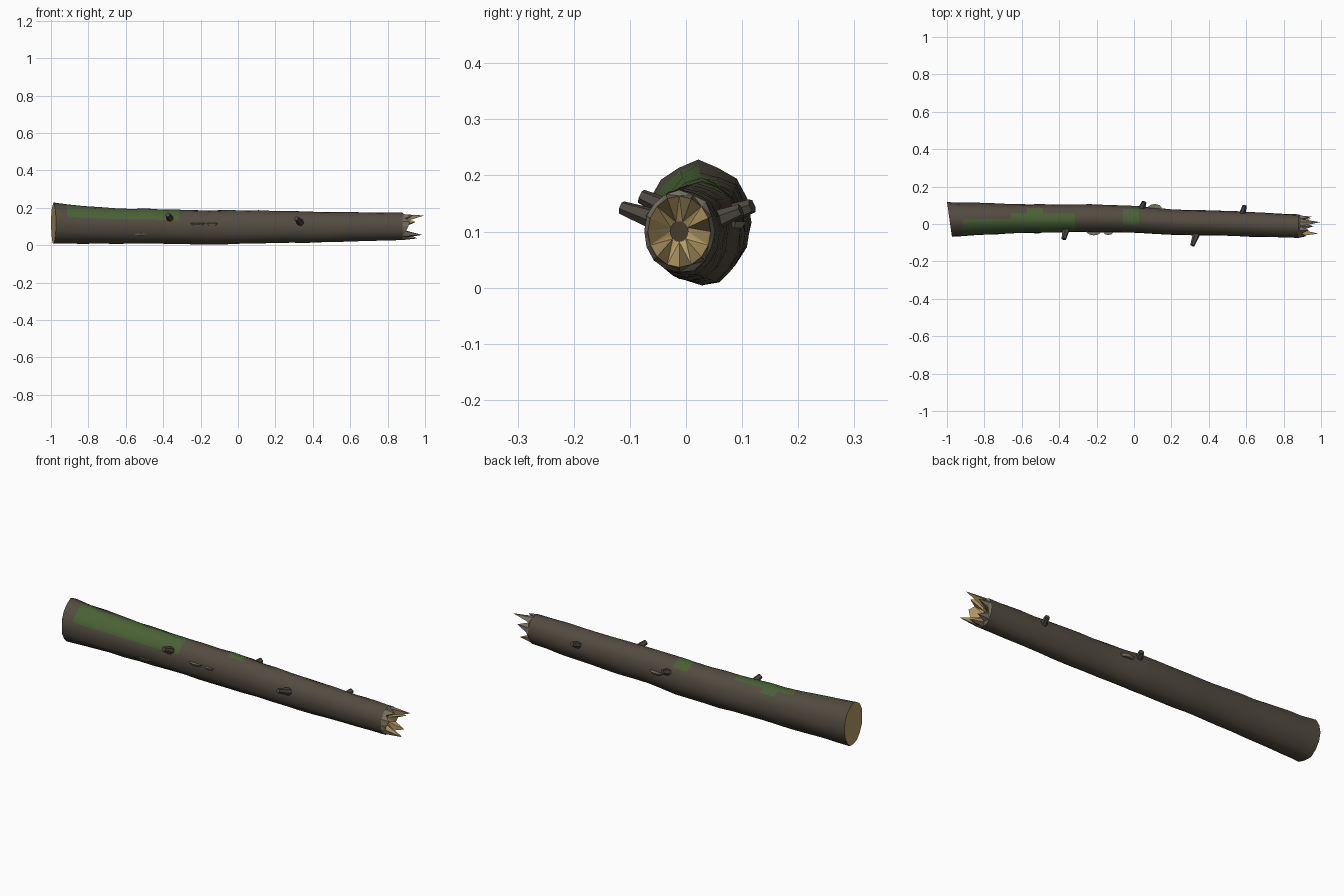
import bpy, bmesh, math, random
from mathutils import Vector

if "Cube" in bpy.data.objects:
    bpy.data.objects.remove(bpy.data.objects["Cube"])

random.seed(7)
N = 16


def mat(name, rgb):
    m = bpy.data.materials.new(name)
    m.diffuse_color = (*rgb, 1)
    m.use_nodes = True
    m.node_tree.nodes["Principled BSDF"].inputs["Base Color"].default_value = m.diffuse_color
    return m


bark = mat("bark", (0.085, 0.071, 0.051))
moss = mat("moss", (0.068, 0.120, 0.036))
wood = mat("cut_wood", (0.46, 0.33, 0.13))
grey = mat("weathered_wood", (0.19, 0.165, 0.12))
core = mat("rotten_core", (0.06, 0.045, 0.025))
twig = mat("twig_bark", (0.075, 0.065, 0.05))


def finish(name, bm, mats, smooth=None):
    bmesh.ops.recalc_face_normals(bm, faces=bm.faces)
    me = bpy.data.meshes.new(name)
    bm.to_mesh(me)
    bm.free()
    ob = bpy.data.objects.new(name, me)
    bpy.context.collection.objects.link(ob)
    for m in mats:
        me.materials.append(m)
    if smooth:
        bpy.ops.object.select_all(action='DESELECT')
        ob.select_set(True)
        bpy.context.view_layer.objects.active = ob
        bpy.ops.object.shade_smooth_by_angle(angle=math.radians(smooth))
    return ob


# Trunk stations: x, centre y, centre z, radius y, radius z
STATIONS = [(-1, .022, .116, .095, .109), (-.8, .026, .108, .087, .099),
            (-.6, .028, .102, .079, .094), (-.2, .030, .097, .075, .091),
            (0, .025, .096, .075, .090), (.2, .010, .097, .070, .086),
            (.5, .002, .096, .068, .081), (.88, -.012, .100, .065, .074)]


def section(x):
    for a, b in zip(STATIONS, STATIONS[1:]):
        if x <= b[0]:
            t = (x - a[0]) / (b[0] - a[0])
            return [p + (q - p) * t for p, q in zip(a, b)][1:]
    return STATIONS[-1][1:]


def ring_point(x, i, k=1.0):
    cy, cz, ry, rz = section(x)
    a = 2 * math.pi * i / N
    return Vector((x, cy + ry * k * math.cos(a), cz + rz * k * math.sin(a)))


def bridge(bm, r0, r1, index):
    for i in range(N):
        j = (i + 1) % N
        bm.faces.new((r0[i], r0[j], r1[j], r1[i])).material_index = index


# Trunk: ridged bark tube, with moss on chosen top areas
MOSS = [(-.88, -.70, -.05, .025), (-.70, -.60, -.04, .06),
        (-.60, -.48, -.04, .08), (-.48, -.33, -.035, .06), (-.07, .04, -.01, .085)]
RINGS = 22
bm = bmesh.new()
rings = []
ridge = [random.uniform(.97, 1.04) for _ in range(N)]
for r in range(RINGS + 1):
    x = -1 + 1.88 * r / RINGS
    ring = []
    for i in range(N):
        p = ring_point(x, i, ridge[i] * random.uniform(.97, 1.025))
        if r == 0:  # slanted saw cut
            p.x += (.12 - p.y) * .14
        p.z = max(p.z, 0.004)
        ring.append(bm.verts.new(p))
    rings.append(ring)
for a, b in zip(rings, rings[1:]):
    bridge(bm, a, b, 0)
for f in bm.faces:
    c = f.calc_center_median()
    if c.z > .13 and any(x0 < c.x < x1 and y0 < c.y < y1 for x0, x1, y0, y1 in MOSS):
        f.material_index = 1
start = [v.co.copy() for v in rings[0]]
rim = [v.co.copy() for v in rings[-1]]
finish("trunk", bm, [bark, moss], 50)

# Sawn end
bm = bmesh.new()
bm.faces.new([bm.verts.new(p) for p in start])
finish("sawn_end", bm, [wood])

# Broken end: jagged splinters falling back to a rotten core
TIPS = {1: .95, 3: .995, 5: .935, 7: .92, 8: .91, 10: .985, 12: .96, 14: .945}
bm = bmesh.new()
outer = [bm.verts.new(p) for p in rim]
jag, hub = [], []
for i in range(N):
    p = ring_point(.88, i, .86)
    p.x = TIPS.get(i, random.uniform(.885, .9))
    jag.append(bm.verts.new(p))
    q = ring_point(.88, i, .25)
    q.x = .865
    hub.append(bm.verts.new(q))
bridge(bm, outer, jag, 0)
bridge(bm, jag, hub, 1)
bm.faces.new(hub).material_index = 2
for f in bm.faces:
    f.normal_update()
bmesh.ops.triangulate(bm, faces=[f for f in bm.faces if len(f.verts) == 4])
finish("broken_end", bm, [grey, wood, core])


# Branch stubs: tapered six-sided pegs
def stub(name, base, tip, r0, r1):
    base, tip = Vector(base), Vector(tip)
    d = tip - base
    bm = bmesh.new()
    bmesh.ops.create_cone(bm, cap_ends=True, segments=6, radius1=r0, radius2=r1, depth=d.length)
    rot = Vector((0, 0, 1)).rotation_difference(d).to_matrix().to_4x4()
    rot.translation = (base + tip) / 2
    bmesh.ops.transform(bm, matrix=rot, verts=bm.verts)
    finish(name, bm, [twig])


STUBS = [((-.36, -.02, .135), (-.376, -.08, .163), .02, .013),
         ((.335, -.05, .120), (.312, -.115, .143), .02, .012),
         ((.03, .06, .125), (.055, .118, .146), .02, .013),
         ((.575, .04, .115), (.592, .098, .138), .019, .012)]
for n, s in enumerate(STUBS):
    stub(f"branch_stub_{n + 1}", *s)


# Shelf fungi: thin flat discs set into the bark
def fungus(name, x, y, z, rx, ry):
    bm = bmesh.new()
    bmesh.ops.create_cone(bm, cap_ends=True, segments=10, radius1=.75, radius2=1, depth=1)
    for v in bm.verts:
        v.co = Vector((x + v.co.x * rx, y + v.co.y * ry, z + v.co.z * .012))
    finish(name, bm, [grey])


for n, s in enumerate([(-.215, -.035, .113, .042, .026), (-.138, -.035, .112, .032, .024),
                       (.11, .08, .112, .04, .027), (-.52, -.03, .058, .042, .022)]):
    fungus(f"shelf_fungus_{n + 1}", *s)
